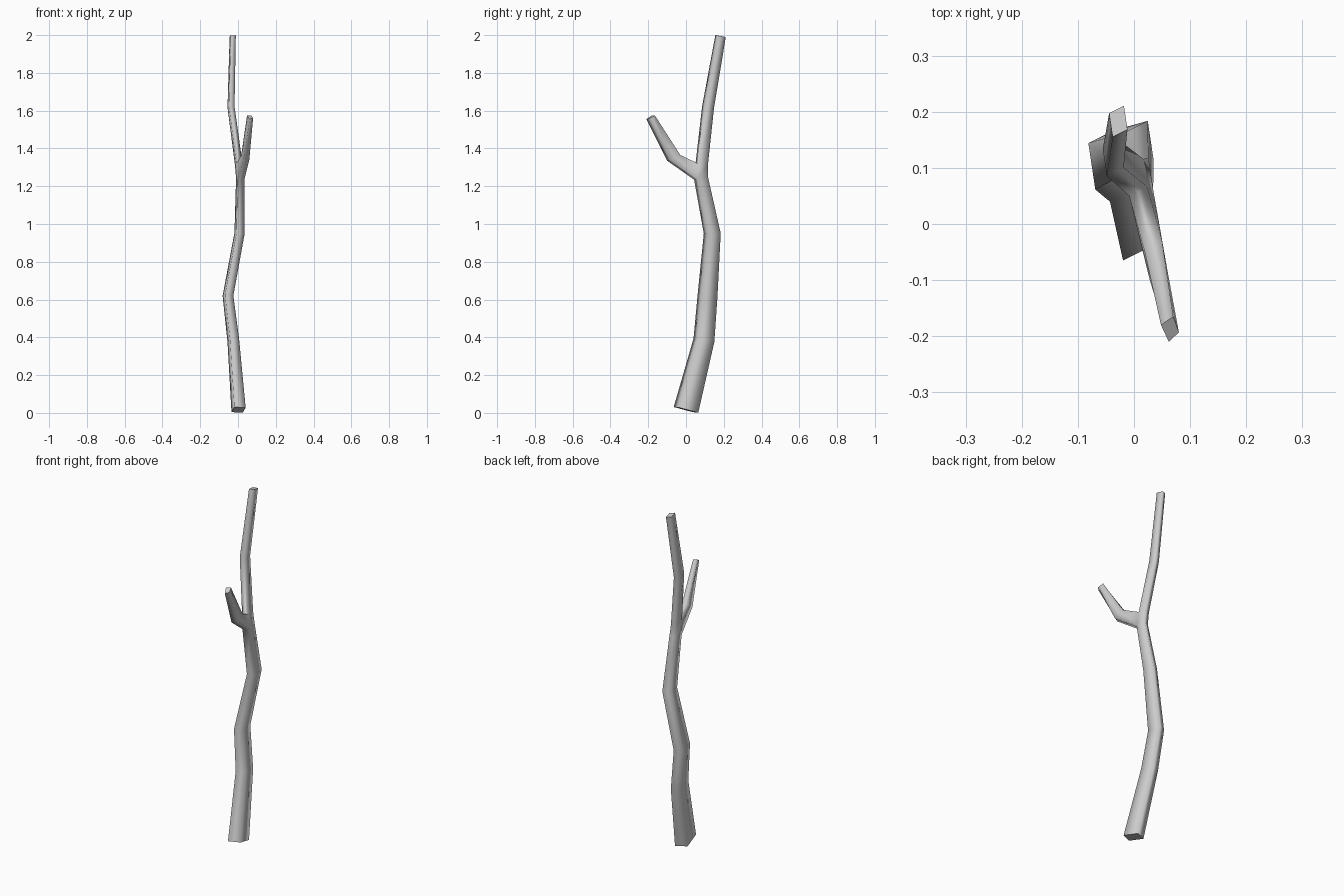
import bpy, bmesh
from mathutils import Vector

if "Cube" in bpy.data.objects:
    bpy.data.objects.remove(bpy.data.objects["Cube"])

# trunk stations: centre x, y, z, narrow scale, deep scale
TRUNK = [
    (0.003, 0.000, 0.016, 1.00, 1.00),
    (-0.025, 0.095, 0.385, 0.81, 0.86),
    (-0.053, 0.114, 0.620, 0.74, 0.83),
    (0.008, 0.139, 0.950, 0.72, 0.68),
    (0.012, 0.080, 1.240, 0.60, 0.56),
    (0.004, 0.083, 1.315, 0.54, 0.50),
    (-0.037, 0.117, 1.620, 0.50, 0.48),
    (-0.028, 0.183, 1.995, 0.44, 0.42),
]
FORK = 4  # side branch leaves the front face above this station
SHORT, LONG = Vector((0.030, 0.015, 0)), Vector((0.0075, -0.050, 0))

bm = bmesh.new()


def ring(points):
    return [bm.verts.new(p) for p in points]


def bridge(a, b, skip=()):
    for i in range(4):
        if i not in skip:
            j = (i + 1) % 4
            bm.faces.new((a[i], a[j], b[j], b[i])).smooth = True


def cap(verts):
    face = bm.faces.new(verts)
    for e in face.edges:
        e.smooth = False


# trunk: skewed four-sided sections tilted to follow the path
centres = [Vector(t[:3]) for t in TRUNK]
rings = []
for i, (c, t) in enumerate(zip(centres, TRUNK)):
    d = centres[min(i + 1, len(TRUNK) - 1)] - centres[max(i - 1, 0)]
    pts = []
    for s, l in ((-1, 1), (1, 1), (1, -1), (-1, -1)):
        o = SHORT * s * t[3] + LONG * l * t[4]
        o.z = -(o.x * d.x + o.y * d.y) / d.z
        pts.append(c + o)
    rings.append(ring(pts))
for i in range(len(rings) - 1):
    bridge(rings[i], rings[i + 1], skip=(0,) if i == FORK else ())
cap(rings[0][::-1])
cap(rings[-1])

# side branch growing out of the open front face
low, high = rings[FORK], rings[FORK + 1]
root = [low[0], low[1], high[1], high[0]]
knee = ring([(0.028, -0.100, 1.335), (0.060, -0.085, 1.340),
             (0.050, -0.030, 1.365), (0.018, -0.045, 1.370)])
tip = ring([(0.062, -0.210, 1.555), (0.080, -0.193, 1.560),
            (0.070, -0.165, 1.575), (0.048, -0.180, 1.575)])
bridge(root, knee)
bridge(knee, tip)
cap(tip)

bmesh.ops.recalc_face_normals(bm, faces=bm.faces)
mesh = bpy.data.meshes.new("forked_branch")
bm.to_mesh(mesh)
bm.free()
bpy.context.collection.objects.link(bpy.data.objects.new("forked_branch", mesh))
